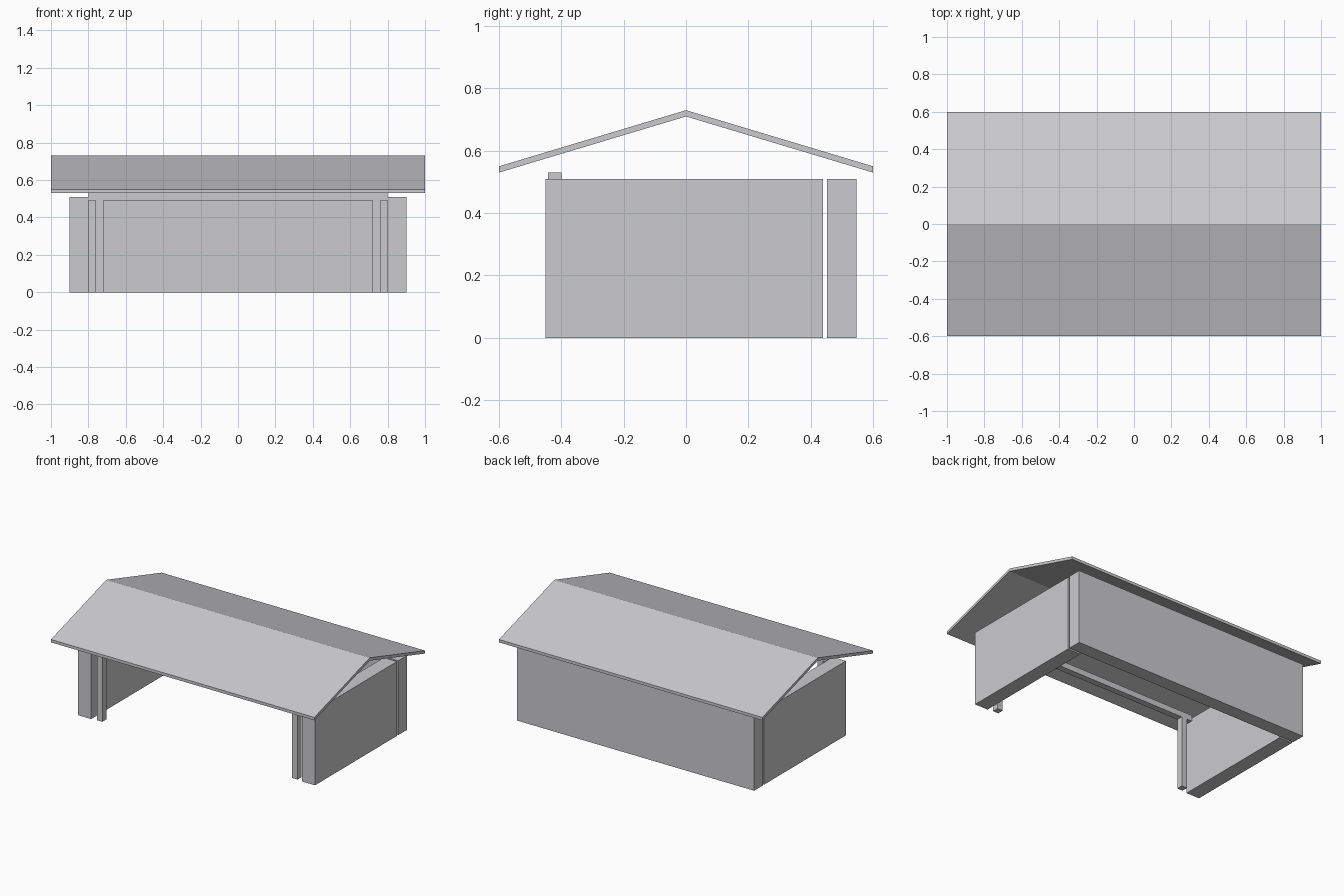
import bpy

if "Cube" in bpy.data.objects:
    bpy.data.objects.remove(bpy.data.objects["Cube"])

grey = bpy.data.materials.new("light grey")
grey.use_nodes = True
colour = (0.6, 0.6, 0.62, 1)
grey.diffuse_color = colour
grey.node_tree.nodes["Principled BSDF"].inputs["Base Color"].default_value = colour


def prism(name, profile, x0, x1):
    """Extrude a (y, z) outline from x0 to x1."""
    n = len(profile)
    verts = [(x, y, z) for x in (x0, x1) for y, z in profile]
    faces = [list(range(n))[::-1], list(range(n, 2 * n))]
    faces += [(i, (i + 1) % n, n + (i + 1) % n, n + i) for i in range(n)]
    mesh = bpy.data.meshes.new(name)
    mesh.from_pydata(verts, [], faces)
    mesh.materials.append(grey)
    obj = bpy.data.objects.new(name, mesh)
    bpy.context.collection.objects.link(obj)
    return obj


def box(name, x, y, z):
    outline = [(y[0], z[0]), (y[1], z[0]), (y[1], z[1]), (y[0], z[1])]
    return prism(name, outline, *x)


# Walls and posts on both sides
for side, s in (("left", 1), ("right", -1)):
    box(side + "_wall", sorted((s * 0.8, s * 0.9)), (-0.45, 0.44), (0, 0.51))
    box(side + "_post", sorted((s * 0.72, s * 0.762)), (-0.443, -0.4), (0, 0.49))

# Back wall and front beam
box("back_wall", (-0.9, 0.9), (0.453, 0.547), (0, 0.51))
box("front_beam", (-0.8, 0.8), (-0.443, -0.4), (0.49, 0.53))

# Thin gabled roof
prism("gable_roof", [(-0.6, 0.53), (0, 0.71), (0.6, 0.53),
                     (0.6, 0.55), (0, 0.73), (-0.6, 0.55)], -1, 1)
